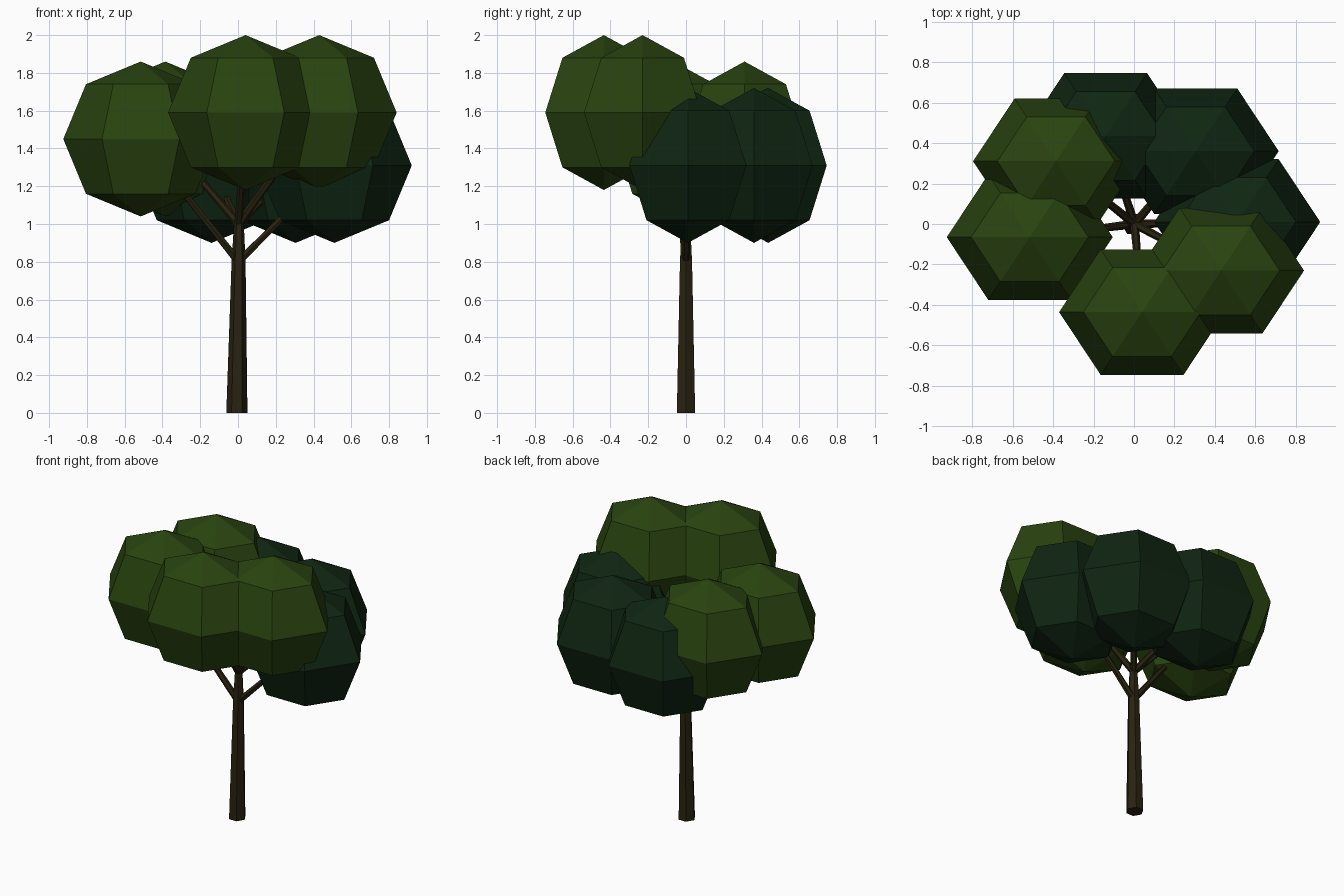
import bpy, bmesh, math
from mathutils import Vector

if "Cube" in bpy.data.objects:
    bpy.data.objects.remove(bpy.data.objects["Cube"])


def material(name, rgb):
    m = bpy.data.materials.new(name)
    m.diffuse_color = (*rgb, 1)
    m.use_nodes = True
    m.node_tree.nodes["Principled BSDF"].inputs["Base Color"].default_value = m.diffuse_color
    return m


LIGHT = material("light leaf green", (0.022, 0.056, 0.005))
DARK = material("dark leaf green", (0.005, 0.019, 0.006))
BARK = material("bark brown", (0.021, 0.016, 0.005))


def loft(name, rings, mat, start=None, end=None):
    """Skin six-sided rings; close each end with a point or a flat cap."""
    bm = bmesh.new()
    loops = [[bm.verts.new(p) for p in ring] for ring in rings]
    n = len(loops[0])
    for a, b in zip(loops, loops[1:]):
        for i in range(n):
            j = (i + 1) % n
            bm.faces.new((a[i], a[j], b[j], b[i]))
    for loop, tip in ((loops[0], start), (loops[-1], end)):
        if tip is None:
            bm.faces.new(loop)
        else:
            v = bm.verts.new(tip)
            for i in range(n):
                bm.faces.new((loop[i], loop[(i + 1) % n], v))
    bmesh.ops.recalc_face_normals(bm, faces=bm.faces)
    me = bpy.data.meshes.new(name)
    bm.to_mesh(me)
    bm.free()
    me.materials.append(mat)
    bpy.context.collection.objects.link(bpy.data.objects.new(name, me))


def hexagon(center, rx, ry, u=Vector((1, 0, 0)), v=Vector((0, 1, 0))):
    return [Vector(center) + u * rx * math.cos(k * math.pi / 3)
            + v * ry * math.sin(k * math.pi / 3) for k in range(6)]


def leaf_clump(name, c, mat, r=0.41, squash=0.873):
    c = Vector(c)
    up = Vector((0, 0, r))
    rings = []
    for deg in (-45, 0, 45):
        a = math.radians(deg)
        w = r * math.cos(a)
        rings.append(hexagon(c + up * math.sin(a), w, w * squash))
    loft(name, rings, mat, c - up, c + up)


def branch(name, a, b, r0, r1):
    a, b = Vector(a), Vector(b)
    d = (b - a).normalized()
    u = d.cross(Vector((0, 0, 1))).normalized()
    v = d.cross(u)
    loft(name, [hexagon(a, r0, r0, u, v), hexagon(b, r1, r1, u, v)], BARK)


# Trunk, leaning very slightly and tapering upwards
loft("trunk", [hexagon((x, 0, z), r, r) for x, z, r in
               ((-0.006, 0, 0.056), (0.003, 0.8, 0.037), (0.005, 1.02, 0.025))], BARK)

# Leaf clumps, each with a branch: centre, colour, height the branch leaves the trunk
clumps = (
    ("front", (0.04, -0.435, 1.59), LIGHT, 1.0),
    ("front_right", (0.43, -0.23, 1.59), LIGHT, 1.0),
    ("left", (-0.515, -0.065, 1.45), LIGHT, 0.8),
    ("back_left", (-0.385, 0.31, 1.45), LIGHT, 1.0),
    ("back", (-0.14, 0.435, 1.31), DARK, 1.0),
    ("back_right", (0.305, 0.36, 1.31), DARK, 1.0),
    ("right", (0.51, 0.01, 1.31), DARK, 0.8),
)
for name, c, mat, z in clumps:
    leaf_clump(name + "_leaves", c, mat)
    branch(name + "_branch", (0.003, 0, z), c, 0.022, 0.013)
